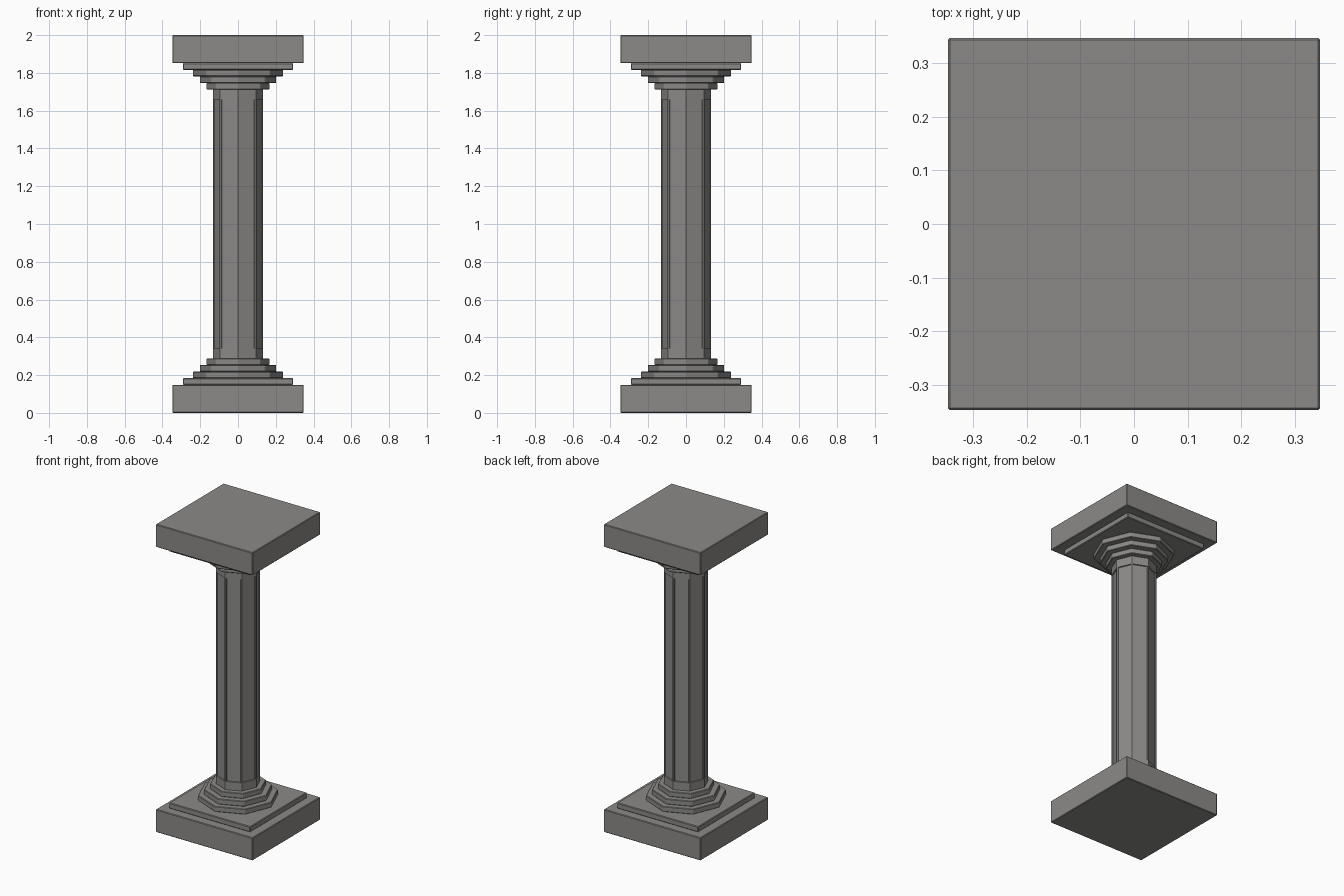
import bpy, bmesh
from math import pi
from mathutils import Matrix

if "Cube" in bpy.data.objects:
    bpy.data.objects.remove(bpy.data.objects["Cube"])

SLABS = [("plinth", 0.348, 0.0, 0.148), ("plinth_step", 0.292, 0.148, 0.184)]
STEPS = [(0.239, 0.184, 0.218), (0.203, 0.218, 0.253), (0.167, 0.253, 0.287)]
SHAFT_R, SHAFT_Z, PANEL_Z = 0.133, 0.287, 0.333
RIB, SLOPE, DEPTH = 0.007, 0.002, 0.006

stone = bpy.data.materials.new("dark_stone")
stone.diffuse_color = (0.26, 0.255, 0.245, 1)
stone.use_nodes = True
stone.node_tree.nodes["Principled BSDF"].inputs["Base Color"].default_value = stone.diffuse_color


def finish(bm, name):
    bmesh.ops.recalc_face_normals(bm, faces=bm.faces)
    me = bpy.data.meshes.new(name)
    bm.to_mesh(me)
    bm.free()
    me.materials.append(stone)
    ob = bpy.data.objects.new(name, me)
    bpy.context.collection.objects.link(ob)


def prism(sides, radius, z0, z1, turn=0.0):
    bm = bmesh.new()
    place = Matrix.Translation((0, 0, (z0 + z1) / 2)) @ Matrix.Rotation(turn, 4, 'Z')
    bmesh.ops.create_cone(bm, cap_ends=True, segments=sides, radius1=radius,
                          radius2=radius, depth=z1 - z0, matrix=place)
    return bm


def bevelled(bm, name, size):
    bmesh.ops.bevel(bm, geom=bm.edges[:], offset=size, segments=1,
                    profile=0.5, affect='EDGES')
    finish(bm, name)


# square slabs and octagonal steps: base, then mirrored as capital
for end in ("base", "capital"):
    def span(a, b):
        return (a, b) if end == "base" else (2 - b, 2 - a)
    for name, half, a, b in SLABS:
        bevelled(prism(4, half * 2 ** 0.5, *span(a, b), turn=pi / 4), f"{end}_{name}", 0.004)
    for i, (r, a, b) in enumerate(STEPS):
        bevelled(prism(8, r, *span(a, b)), f"{end}_octagon_step_{i + 1}", 0.003)

# octagonal shaft, cut into plain end bands and a panelled middle
bm = prism(8, SHAFT_R, SHAFT_Z, 2 - SHAFT_Z)
for z in (PANEL_Z, 2 - PANEL_Z):
    bmesh.ops.bisect_plane(bm, geom=bm.verts[:] + bm.edges[:] + bm.faces[:],
                           plane_co=(0, 0, z), plane_no=(0, 0, 1))
bmesh.ops.recalc_face_normals(bm, faces=bm.faces)
panels = [f for f in bm.faces
          if abs(f.normal.z) < 0.1 and abs(f.calc_center_median().z - 1) < 0.1]

# a recessed panel on each side, leaving a rib along every corner
for f in panels:
    inward = -f.normal.copy()
    for width, depth in ((RIB, 0), (SLOPE, DEPTH)):
        bmesh.ops.inset_region(bm, faces=[f], thickness=width,
                               use_boundary=True, use_even_offset=True)
        bmesh.ops.translate(bm, verts=f.verts[:], vec=inward * depth)
finish(bm, "shaft")
